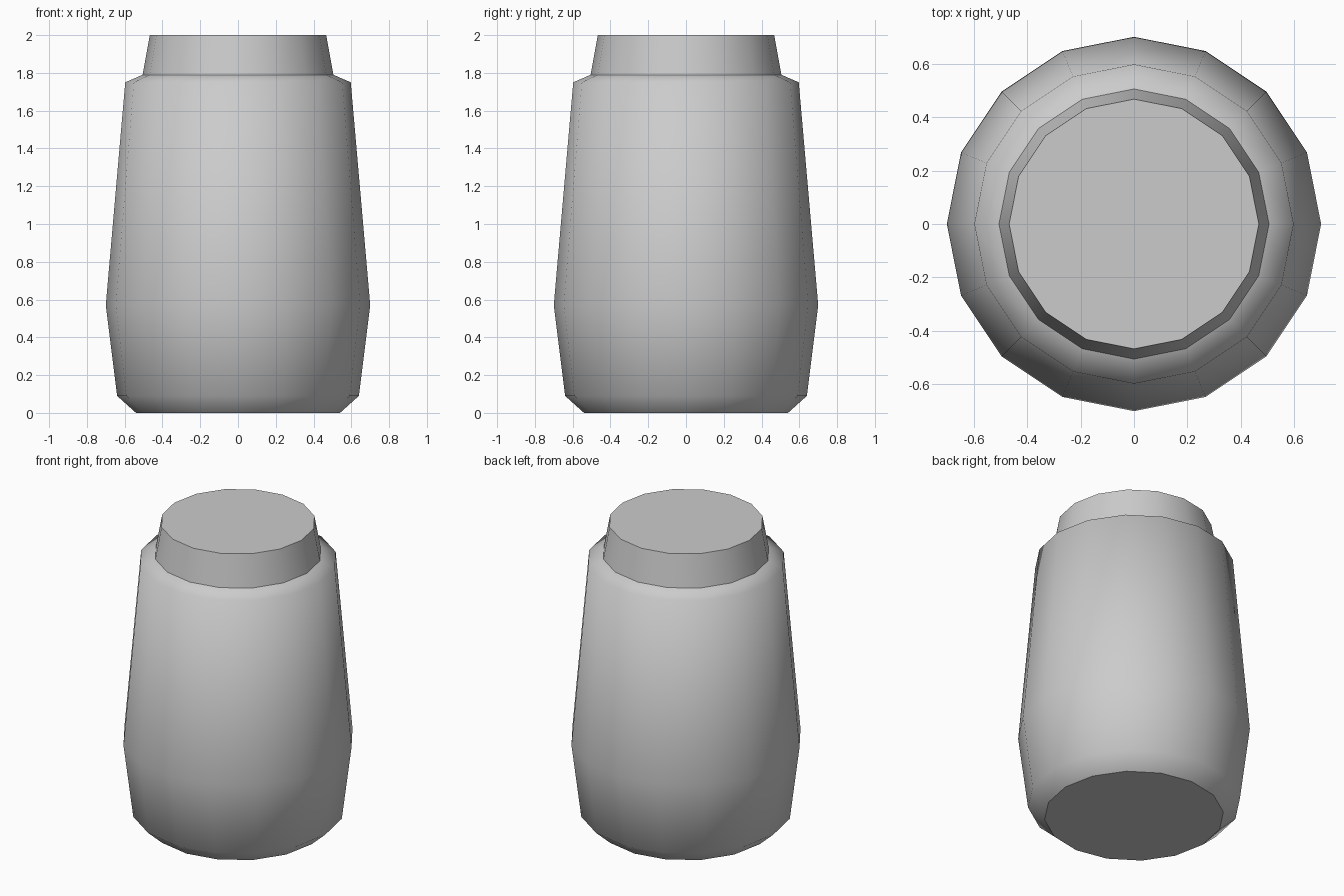
import bpy
import bmesh
from math import cos, sin, pi

if "Cube" in bpy.data.objects:
    bpy.data.objects.remove(bpy.data.objects["Cube"])

SIDES = 16


def lathe(name, profile, cap_bottom=False, cap_top=False):
    """Revolve (radius, z) points; smooth walls, flat end caps."""
    bm = bmesh.new()
    rings = [[bm.verts.new((r * cos(2 * pi * i / SIDES), r * sin(2 * pi * i / SIDES), z))
              for i in range(SIDES)] for r, z in profile]
    for low, high in zip(rings, rings[1:]):
        for i in range(SIDES):
            j = (i + 1) % SIDES
            bm.faces.new((low[i], low[j], high[j], high[i])).smooth = True
    caps = []
    if cap_bottom:
        caps.append(bm.faces.new(rings[0][::-1]))
    if cap_top:
        caps.append(bm.faces.new(rings[-1]))
    for cap in caps:
        for edge in cap.edges:
            edge.smooth = False
    mesh = bpy.data.meshes.new(name)
    bm.to_mesh(mesh)
    bm.free()
    obj = bpy.data.objects.new(name, mesh)
    bpy.context.collection.objects.link(obj)
    return obj


# Jar body: chamfered foot, bulging wall, sloped shoulder
lathe("jar_body", [(0.54, 0), (0.64, 0.09), (0.70, 0.57), (0.597, 1.75), (0.505, 1.79)],
      cap_bottom=True)

# Tapered lid standing on the shoulder
lathe("lid", [(0.505, 1.79), (0.467, 2.0)], cap_top=True)
